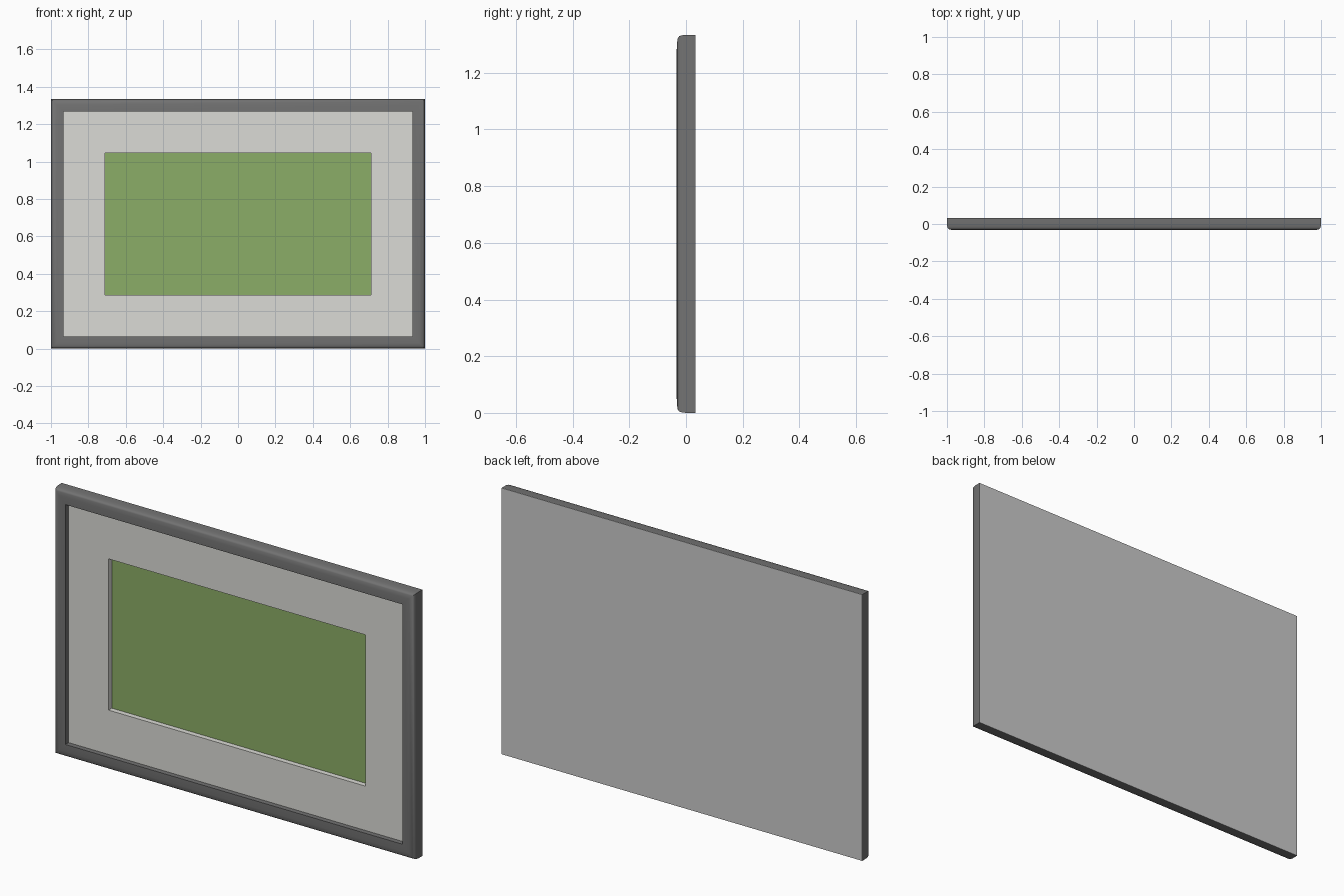
import bpy, bmesh

if "Cube" in bpy.data.objects:
    bpy.data.objects.remove(bpy.data.objects["Cube"])

W, H = 2.0, 1.334        # outer size
BACK = 0.033             # half depth


def material(name, rgb):
    m = bpy.data.materials.new(name)
    m.diffuse_color = (*rgb, 1.0)
    m.use_nodes = True
    m.node_tree.nodes["Principled BSDF"].inputs["Base Color"].default_value = m.diffuse_color
    return m


def finish(name, bm, mat=None):
    bmesh.ops.recalc_face_normals(bm, faces=bm.faces)
    mesh = bpy.data.meshes.new(name)
    bm.to_mesh(mesh)
    bm.free()
    ob = bpy.data.objects.new(name, mesh)
    bpy.context.collection.objects.link(ob)
    if mat:
        mesh.materials.append(mat)
    return ob


def corners(bm, inset, y):
    x, lo, hi = W / 2 - inset, inset, H - inset
    return [bm.verts.new(p) for p in
            ((-x, y, lo), (x, y, lo), (x, y, hi), (-x, y, hi))]


def mitred_ring(name, profile, mat):
    """Sweep a closed (inset, y) profile round the rectangle."""
    bm = bmesh.new()
    loops = [corners(bm, i, y) for i, y in profile]
    for a, b in zip(loops, loops[1:] + loops[:1]):
        for k in range(4):
            n = (k + 1) % 4
            bm.faces.new((a[k], a[n], b[n], b[k]))
    return finish(name, bm, mat)


def panel(name, inset, y0, y1, mat=None):
    bm = bmesh.new()
    a, b = corners(bm, inset, y0), corners(bm, inset, y1)
    bm.faces.new(a)
    bm.faces.new(b)
    for k in range(4):
        n = (k + 1) % 4
        bm.faces.new((a[k], a[n], b[n], b[k]))
    return finish(name, bm, mat)


dark = material("dark_grey", (0.17, 0.17, 0.17))
white = material("off_white", (0.71, 0.71, 0.67))
green = material("green", (0.26, 0.42, 0.135))

# frame moulding with softly rounded outer front edge
frame = mitred_ring("frame", [
    (0, BACK - 0.002), (0, 0.0), (0.002, -0.016), (0.005, -0.024),
    (0.012, -0.029), (0.03, -0.032), (0.06, -BACK), (0.066, -BACK),
    (0.066, BACK - 0.002)], dark)
bpy.context.view_layer.objects.active = frame
frame.select_set(True)
bpy.ops.object.shade_smooth_by_angle(angle=0.6)

# recessed mat with a rectangular window
mitred_ring("mat_board", [(0.066, -0.008), (0.288, -0.008),
                          (0.288, 0.018), (0.066, 0.018)], white)

# picture behind the mat, and the backing board
panel("picture", 0.066, 0.018, BACK - 0.002, green)
panel("backing_board", 0.0, BACK - 0.002, BACK)
